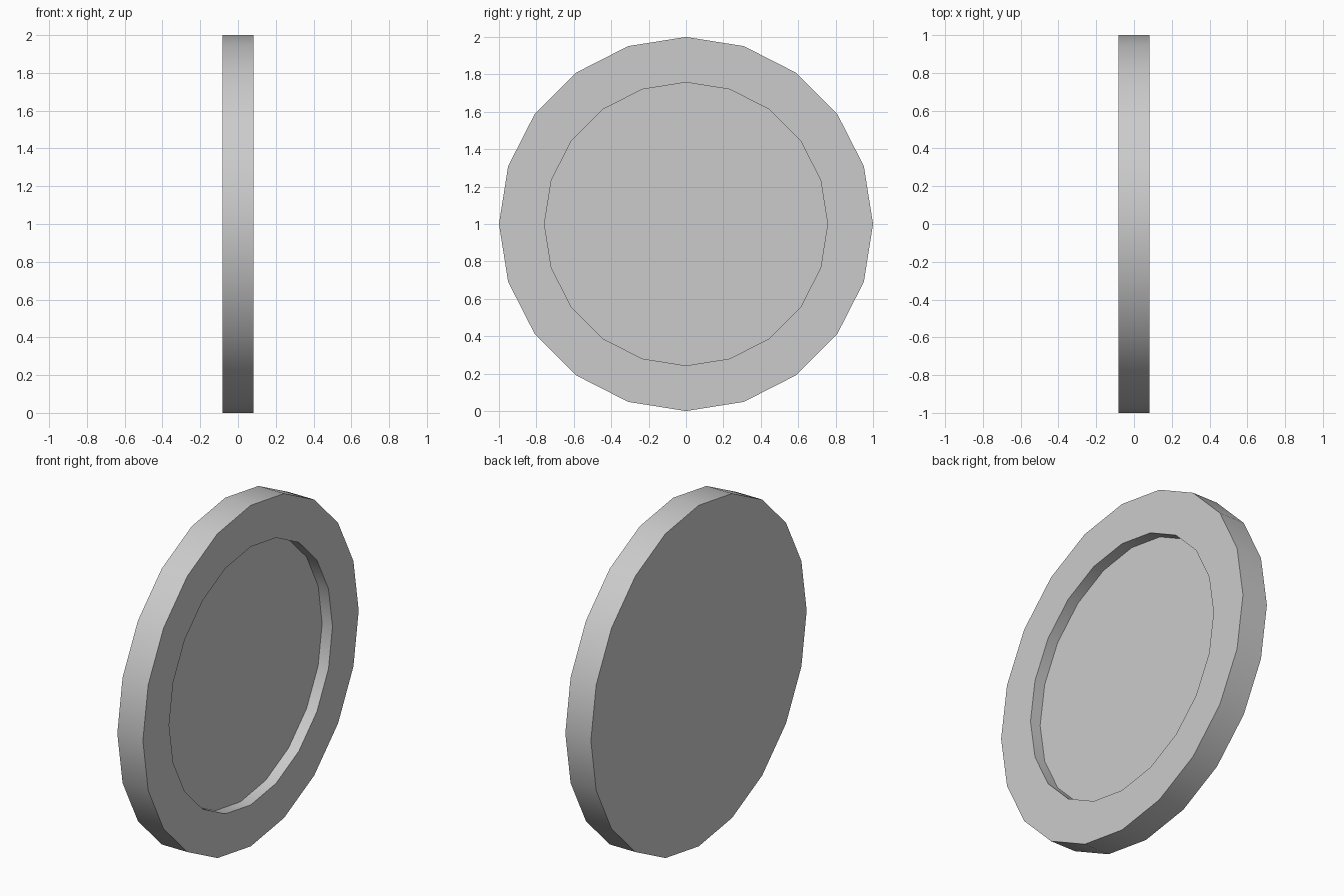
import bpy, bmesh
from math import radians
from mathutils import Matrix

if "Cube" in bpy.data.objects:
    bpy.data.objects.remove(bpy.data.objects["Cube"])

SIDES, HALF, DEPTH = 20, 0.083, 0.067
R_OUT, R_IN = 1.0, 0.757

# Solid disc lying along x
bm = bmesh.new()
bmesh.ops.create_cone(bm, cap_ends=True, segments=SIDES, radius1=R_OUT,
                      radius2=R_OUT, depth=2 * HALF)
bmesh.ops.rotate(bm, verts=bm.verts, matrix=Matrix.Rotation(radians(90), 3, 'Y'))
bm.normal_update()

# Flat rim on the +x face, then a straight-walled recess
face = max(bm.faces, key=lambda f: f.normal.x)
bmesh.ops.inset_region(bm, faces=[face], thickness=0.1)
for v in face.verts:
    k = R_IN / (v.co.y ** 2 + v.co.z ** 2) ** 0.5
    v.co.y *= k
    v.co.z *= k
floor = bmesh.ops.extrude_discrete_faces(bm, faces=[face])["faces"][0]
bmesh.ops.translate(bm, verts=floor.verts, vec=(-DEPTH, 0, 0))

# Stand it on the ground
bmesh.ops.translate(bm, verts=bm.verts, vec=(0, 0, 1))
bmesh.ops.recalc_face_normals(bm, faces=bm.faces)
mesh = bpy.data.meshes.new("recessed_disc")
bm.to_mesh(mesh)
bm.free()
disc = bpy.data.objects.new("recessed_disc", mesh)
bpy.context.collection.objects.link(disc)
bpy.context.view_layer.objects.active = disc
disc.select_set(True)
bpy.ops.object.shade_smooth_by_angle(angle=radians(30))
